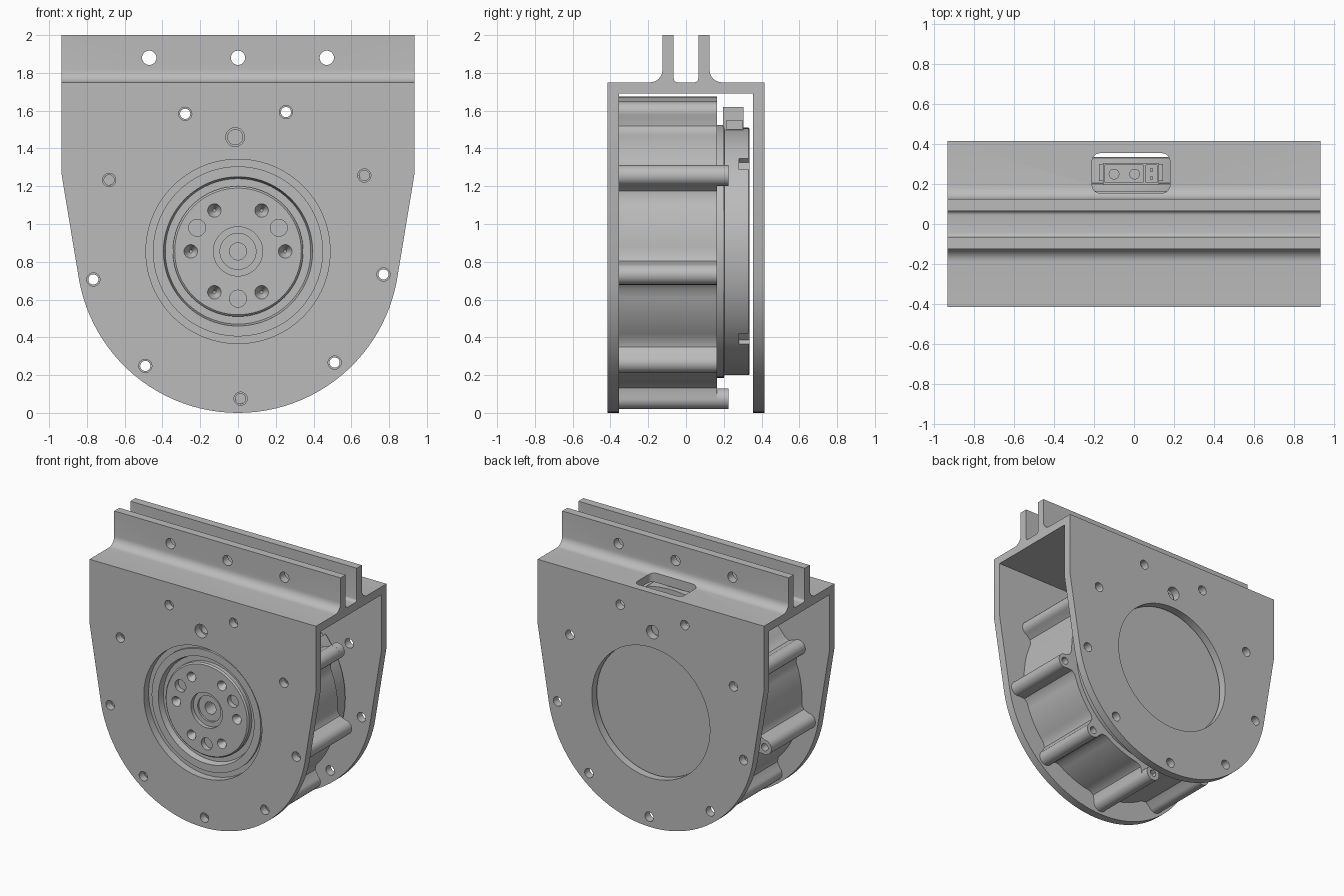
import bpy, bmesh, math
from math import sin, cos, pi, radians
from mathutils import Matrix, Vector

if "Cube" in bpy.data.objects:
    bpy.data.objects.remove(bpy.data.objects["Cube"])

CZ = 0.855                                   # height of the motor axis
GREY = bpy.data.materials.new("machined_grey")
GREY.use_nodes = True
GREY.diffuse_color = (0.5, 0.5, 0.5, 1)
GREY.node_tree.nodes["Principled BSDF"].inputs["Base Color"].default_value = (0.5, 0.5, 0.5, 1)


def finish(bm, name):
    bmesh.ops.recalc_face_normals(bm, faces=bm.faces)
    mesh = bpy.data.meshes.new(name)
    bm.to_mesh(mesh)
    bm.free()
    mesh.materials.append(GREY)
    ob = bpy.data.objects.new(name, mesh)
    bpy.context.collection.objects.link(ob)
    return ob


def add_prism(bm, pts, start, end):
    """Extrude a closed loop of 3D points; start and end are offsets."""
    a = [bm.verts.new(Vector(p) + Vector(start)) for p in pts]
    b = [bm.verts.new(Vector(p) + Vector(end)) for p in pts]
    bm.faces.new(a)
    bm.faces.new(b[::-1])
    for i in range(len(a)):
        j = (i + 1) % len(a)
        bm.faces.new((a[i], b[i], b[j], a[j]))


def add_rod(bm, x, z, r, y0, y1, n=24, r2=None):
    turn = Matrix.Translation((x, (y0 + y1) / 2, z)) @ Matrix.Rotation(-pi / 2, 4, 'X')
    bmesh.ops.create_cone(bm, cap_ends=True, segments=n, radius1=r,
                          radius2=r if r2 is None else r2, depth=y1 - y0, matrix=turn)


def add_box(bm, lo, hi, turn=Matrix()):
    lo, hi = Vector(lo), Vector(hi)
    bmesh.ops.create_cube(bm, size=1, matrix=turn @ Matrix.Translation((lo + hi) / 2)
                          @ Matrix.Diagonal((*(hi - lo), 1)))


def lathe(name, profile, steps=96):
    """Spin (radius, y) points about the motor axis."""
    bm = bmesh.new()
    vs = [bm.verts.new((r, y, CZ)) for r, y in profile]
    es = [bm.edges.new(p) for p in zip(vs, vs[1:])]
    bmesh.ops.spin(bm, geom=vs + es, cent=(0, 0, CZ), axis=(0, 1, 0), angle=2 * pi, steps=steps)
    bmesh.ops.remove_doubles(bm, verts=bm.verts, dist=1e-5)
    return finish(bm, name)


def boolean(ob, bm, op='DIFFERENCE'):
    cutter = finish(bm, "cutter")
    cutter.hide_render = True
    mod = ob.modifiers.new("cut", 'BOOLEAN')
    mod.operation, mod.object, mod.solver = op, cutter, 'EXACT'
    bpy.context.view_layer.objects.active = ob
    bpy.ops.object.modifier_apply(modifier=mod.name)
    bpy.data.objects.remove(cutter)


def polar(deg, r):
    return r * cos(radians(deg)), CZ + r * sin(radians(deg))


def arc(cx, cy, r, a0, a1, n):
    return [(cx + r * cos(radians(a0 + (a1 - a0) * i / n)),
             cy + r * sin(radians(a0 + (a1 - a0) * i / n))) for i in range(n + 1)]


LUGS = [-89 + 40 * i for i in range(9)]
BOLTED = LUGS[0::3]
PORT = polar(91.4, 0.605)

# Bracket: channel section with two fins, trimmed to the rounded outline
half = [(0.355, -0.1), (0.355, 1.69)]
outer = [(0.415, -0.1), (0.415, 1.75)] + arc(0.19, 1.815, 0.065, 270, 180, 8) + [(0.125, 2), (0.065, 2)]
outer += arc(0.045, 1.77, 0.02, 0, -90, 4)
right = half[::-1] + outer
section = right + [(-y, z) for y, z in right[::-1]]
bm = bmesh.new()
add_prism(bm, [(0, y, z) for y, z in section], (-0.935, 0, 0), (0.935, 0, 0))
bracket = finish(bm, "bracket")
outline = [(0.96, 2.1), (0.96, 1.27), (0.935, 1.27)] + arc(0, CZ, CZ, -9.8, -170.2, 48)
outline += [(-0.935, 1.27), (-0.96, 1.27), (-0.96, 2.1)]
bm = bmesh.new()
add_prism(bm, [(x, 0, z) for x, z in outline], (0, -0.6, 0), (0, 0.6, 0))
boolean(bracket, bm, 'INTERSECT')

# Bracket holes: main bores, bolt circle, fin holes, connector slot
bm = bmesh.new()
for y0, y1 in ((-0.5, -0.3), (0.3, 0.5)):
    add_rod(bm, 0, CZ, 0.4875, y0, y1, 96)
    add_rod(bm, *PORT, 0.05, y0, y1)
    for a in LUGS:
        add_rod(bm, *polar(a, 0.78), 0.035, y0, y1)
for x in (-0.47, 0, 0.47):
    add_rod(bm, x, 1.88, 0.038, -0.3, 0.3)
slot = []
for cx, cy, a in ((0.14, 0.315, 0), (-0.17, 0.315, 90), (-0.17, 0.195, 180), (0.14, 0.195, 270)):
    slot += arc(cx, cy, 0.04, a, a + 90, 6)
add_prism(bm, [(x, y, 0) for x, y in slot], (0, 0, 1.6), (0, 0, 1.85))
boolean(bracket, bm)

# Motor housing with nine bolt lugs and a raised pad at the top
loop = []
for a in LUGS:
    lx, lz = polar(a, 0.78)
    loop += [polar(a - 7.5, 0.71), polar(a - 5, 0.728)]
    loop += arc(lx, lz, 0.055, a - 100, a + 100, 12)
    loop += [polar(a + 5, 0.728), polar(a + 7.5, 0.71)]
    if a == 71:
        loop = loop[:-2] + [polar(a + 4 + 2 * i, 0.82) for i in range(17)]
    elif a == 111:
        pass
    else:
        loop += [polar(a + t, 0.71) for t in range(11, 31, 3)]
    if a == 111:
        loop += [polar(a + t, 0.71) for t in range(11, 31, 3)]
# drop the valley points hidden under the pad
pad_lo, pad_hi = 75, 107.5
loop = [p for p in loop if not (pad_lo < math.degrees(math.atan2(p[1] - CZ, p[0])) < pad_hi
                                and math.hypot(p[0], p[1] - CZ) < 0.8)]
bm = bmesh.new()
add_prism(bm, [(x, 0, z) for x, z in loop], (0, -0.358, 0), (0, 0.165, 0))
housing = finish(bm, "motor_housing")
bm = bmesh.new()
add_rod(bm, 0, CZ, 0.449, -0.5, 0.1, 96)
add_rod(bm, *PORT, 0.04, -0.5, -0.3)
for a in LUGS:
    add_rod(bm, *polar(a, 0.78), 0.027, -0.5, 0.3)
boolean(housing, bm)

# Front hub: pilot ring, groove, output flange with stepped centre
hub = lathe("output_hub", [
    (0, -0.2), (0.045, -0.2), (0.045, -0.325), (0.095, -0.325), (0.095, -0.34), (0.13, -0.34),
    (0.13, -0.37), (0.335, -0.37), (0.345, -0.36), (0.345, -0.33), (0.385, -0.33), (0.395, -0.375),
    (0.45, -0.375), (0.45, 0.05), (0, 0.05)])
bm = bmesh.new()
for k in range(6):
    add_rod(bm, *polar(60 * k, 0.25), 0.037, -0.372, -0.32, 24, 0.008)
for k in range(3):
    add_rod(bm, *polar(30 + 120 * k, 0.25), 0.045, -0.4, -0.33)
boolean(hub, bm)

# Rear cover with four rim notches
cover = lathe("rear_cover", [(0, 0.16), (0.67, 0.16), (0.67, 0.2), (0.655, 0.205),
                             (0.655, 0.33), (0.65, 0.337), (0, 0.337)])
bm = bmesh.new()
for k in range(4):
    turn = Matrix.Translation((0, 0, CZ)) @ Matrix.Rotation(radians(45 + 90 * k), 4, 'Y')
    add_box(bm, (0.625, 0.28, -0.04), (0.75, 0.4, 0.04), turn)
boolean(cover, bm)

# Socket-head bolts
for i, a in enumerate(BOLTED):
    x, z = polar(a, 0.78)
    bm = bmesh.new()
    add_rod(bm, x, z, 0.055, 0.165, 0.225)
    bolt = finish(bm, f"bolt_head_{i + 1}")
    bm = bmesh.new()
    add_rod(bm, x, z, 0.028, 0.19, 0.3, 6)
    boolean(bolt, bm)
    bm = bmesh.new()
    add_rod(bm, x, z, 0.0268, -0.35, 0.17)
    finish(bm, f"bolt_shank_{i + 1}")

# Connector block with a two-pin socket and a small signal socket
bm = bmesh.new()
add_box(bm, (-0.155, 0.195, 1.49), (0.125, 0.305, 1.62))
block = finish(bm, "connector_block")
bm = bmesh.new()
add_box(bm, (-0.145, 0.208, 1.55), (0.045, 0.295, 1.7))
add_box(bm, (0.06, 0.208, 1.55), (0.115, 0.295, 1.7))
boolean(block, bm)
bm = bmesh.new()
for x in (-0.1, 0.003):
    bmesh.ops.create_cone(bm, cap_ends=True, segments=16, radius1=0.027, radius2=0.027, depth=0.07,
                          matrix=Matrix.Translation((x, 0.25, 1.575)))
for y in (0.23, 0.27):
    add_box(bm, (0.08, y - 0.007, 1.54), (0.095, y + 0.007, 1.6))
finish(bm, "connector_pins")
bm = bmesh.new()
for x in (-0.165, 0.135):
    add_box(bm, (x - 0.011, 0.215, 1.5), (x + 0.011, 0.3, 1.55))
finish(bm, "connector_ears")

for ob in bpy.context.scene.objects:
    ob.select_set(ob.type == 'MESH')
bpy.ops.object.shade_smooth_by_angle(angle=radians(30))
